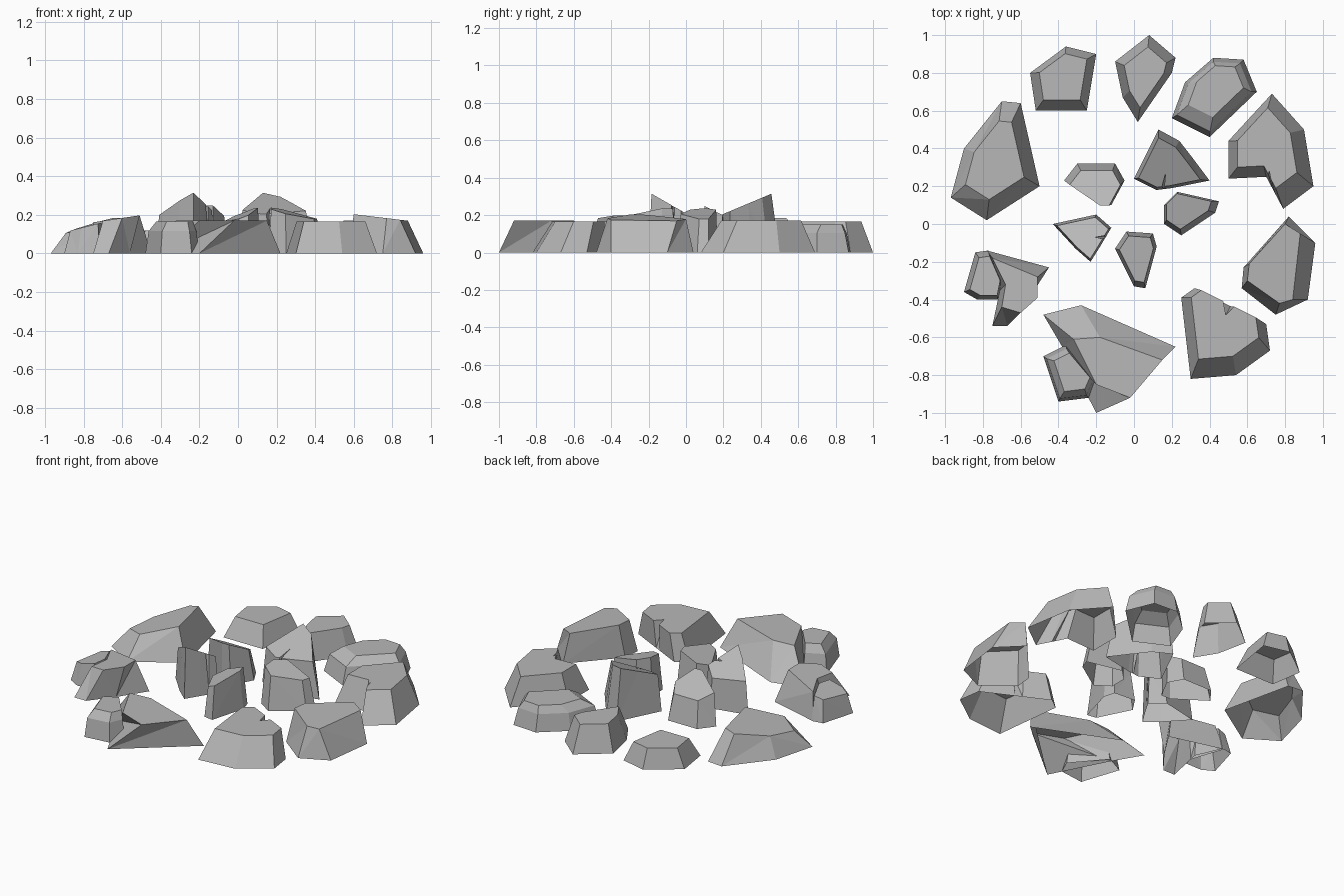
import bpy
import bmesh
from mathutils import Vector

cube = bpy.data.objects.get("Cube")
if cube:
    bpy.data.objects.remove(cube, do_unlink=True)

# One plain stone colour
stone = bpy.data.materials.new("grey_stone")
stone.use_nodes = True
stone.diffuse_color = (.48, .48, .48, 1)
stone.node_tree.nodes["Principled BSDF"].inputs["Base Color"].default_value = stone.diffuse_color


def middle(points):
    """Average position of a ring."""
    return sum(points, Vector((0, 0, 0))) / len(points)


def ring(outline, height=0, slope=(0, 0)):
    """Place a flat outline at a height, sloped about its middle."""
    flat = [Vector((p[0], p[1], 0)) for p in outline]
    centre = middle(flat)
    return [p + Vector((0, 0, height + (p - centre).dot(Vector((*slope, 0))))) for p in flat]


def shrunk(base, keep, height, slope=(0, 0), lean=(0, 0)):
    """Smaller copy of the base outline, raised, sloped and leaned sideways."""
    centre = middle(base)
    shift = Vector((*lean, 0))
    return ring([centre + (p - centre) * keep + shift for p in base], height, slope)


def notched(base, top, edge, depth):
    """Cut a wedge into the top of one side, tapering out at the ground."""
    after = (edge + 1) % len(base)
    centre = middle(top)
    rings = []
    for level, bite in ((base, 0), (top, depth)):
        start, end = level[edge], level[after]
        cut = [start.lerp(end, part) for part in (.4, .5, .6)]
        inward = cut[1].lerp(centre, bite)
        rings.append(level[:edge + 1] + [cut[0], inward, cut[2]] + level[edge + 1:])
    return rings


def build(name, rings):
    """Join rings from the ground upward into a hollow, open-bottomed rock."""
    bm = bmesh.new()
    loops = [[bm.verts.new(point) for point in level] for level in rings]
    bottom = bm.faces.new(loops[0])
    for lower, upper in zip(loops, loops[1:]):
        for i in range(len(lower)):
            bm.faces.new((lower[i - 1], lower[i], upper[i], upper[i - 1]))
    bm.faces.new(loops[-1])
    bmesh.ops.recalc_face_normals(bm, faces=bm.faces[:])
    bmesh.ops.delete(bm, geom=[bottom], context='FACES_ONLY')
    # Split warped sides into clean flat facets
    bmesh.ops.connect_verts_nonplanar(bm, angle_limit=.02, faces=bm.faces[:])
    mesh = bpy.data.meshes.new(name)
    bm.to_mesh(mesh)
    bm.free()
    mesh.materials.append(stone)
    bpy.context.collection.objects.link(bpy.data.objects.new(name, mesh))


def rock(name, outline, keep, height, slope=(0, 0), lean=(0, 0), notch=None, depth=.5):
    """Single rock with a smaller top and, if asked, a notch in one side."""
    base = ring(outline)
    rings = [base, shrunk(base, keep, height, slope, lean)]
    if notch is not None:
        rings = notched(*rings, notch, depth)
    build(name, rings)


def ledged_rock(name, outline, keep, height, lean=(0, 0)):
    """Rock with a steep lower wall and a gentler ledge above it."""
    base = ring(outline)
    build(name, [base, shrunk(base, .88, height * .7), shrunk(base, keep, height, lean=lean)])


# Outer circle, plain rocks
rock("outer_rock_back_right",
     [(-.55, .8), (-.36, .94), (-.2, .9), (-.25, .6), (-.52, .6)],
     keep=.72, height=.12, lean=(0, .01))
rock("outer_rock_back",
     [(-.1, .86), (.08, 1), (.22, .88), (.2, .8), (.02, .54), (-.06, .67)],
     keep=.7, height=.165)
rock("outer_rock_right",
     [(-.97, .14), (-.9, .4), (-.7, .65), (-.6, .64), (-.5, .2), (-.78, .02)],
     keep=.66, height=.15, slope=(.25, .05))

# Outer circle, rock with one upright corner
build("outer_rock_left_front", [
    ring([(.58, -.23), (.82, .04), (.96, -.1), (.92, -.4), (.75, -.48), (.57, -.34)]),
    ring([(.61, -.21), (.8, 0), (.88, -.05), (.84, -.4), (.77, -.42), (.6, -.3)],
         .185, (-.12, 0))])

# Outer circle, ledged rock
ledged_rock("outer_rock_back_left",
            [(.2, .56), (.27, .75), (.42, .88), (.58, .87), (.65, .7), (.4, .46)],
            keep=.65, height=.15, lean=(.01, .02))

# Outer circle, notched rocks
rock("outer_rock_left_notched",
     [(.5, .44), (.73, .69), (.9, .5), (.95, .2), (.79, .08), (.7, .25), (.5, .24)],
     keep=.7, height=.17, lean=(-.02, .03), notch=4, depth=.3)
rock("outer_rock_front_left_notched",
     [(.25, -.39), (.32, -.34), (.7, -.53), (.72, -.67), (.54, -.8), (.3, -.82)],
     keep=.76, height=.165, lean=(0, .05), notch=1)

# Big overhanging slab at the front, with its small ledged neighbour
build("front_slab", [
    ring([(-.48, -.48), (-.28, -.43), (.22, -.65), (-.2, -1), (-.38, -.65)]),
    ring([(-.32, -.61), (-.18, -.6), (.15, -.72), (-.02, -.92), (-.2, -.85)], .17)])
ledged_rock("front_ledge_rock",
            [(-.48, -.7), (-.36, -.64), (-.2, -.83), (-.24, -.92), (-.4, -.94)],
            keep=.68, height=.165, lean=(.01, .01))

# Smaller overhanging slab at the front right, with its low neighbour
build("cracked_slab", [
    ring([(-.78, -.14), (-.45, -.23), (-.56, -.4), (-.67, -.54), (-.75, -.54), (-.71, -.35)]),
    ring([(-.75, -.18), (-.51, -.28), (-.51, -.39), (-.6, -.47), (-.7, -.44), (-.68, -.32)],
         .18, (.15, 0))])
rock("cracked_low_rock",
     [(-.9, -.36), (-.84, -.15), (-.77, -.14), (-.7, -.3), (-.72, -.4), (-.83, -.4)],
     keep=.8, height=.14, slope=(.25, 0), lean=(.01, 0))

# Inner circle, tilted standing stones
rock("inner_stone_back_right",
     [(-.37, .23), (-.3, .32), (-.1, .32), (-.05, .23), (-.12, .1), (-.18, .1)],
     keep=.84, height=.2, slope=(0, -.5), lean=(0, -.02))
rock("inner_stone_left",
     [(.16, .1), (.23, .17), (.45, .12), (.43, .06), (.25, -.06), (.16, 0)],
     keep=.82, height=.21, slope=(-.25, .1), lean=(-.01, .01))
rock("inner_stone_front",
     [(-.1, -.13), (-.04, -.04), (.1, -.05), (.12, -.12), (.06, -.34), (0, -.33)],
     keep=.82, height=.2, slope=(.4, .1))

# Inner circle, tall notched stones
rock("tall_stone_back",
     [(0, .24), (.07, .38), (.13, .5), (.24, .44), (.31, .35), (.4, .23), (.2, .19), (.12, .18)],
     keep=.82, height=.25, slope=(0, .42), lean=(-.01, -.01), notch=6, depth=.7)
rock("tall_stone_right",
     [(-.43, 0), (-.2, .05), (-.12, -.02), (-.18, -.12), (-.23, -.2), (-.31, -.13)],
     keep=.88, height=.245, slope=(.05, -.6), notch=2)
